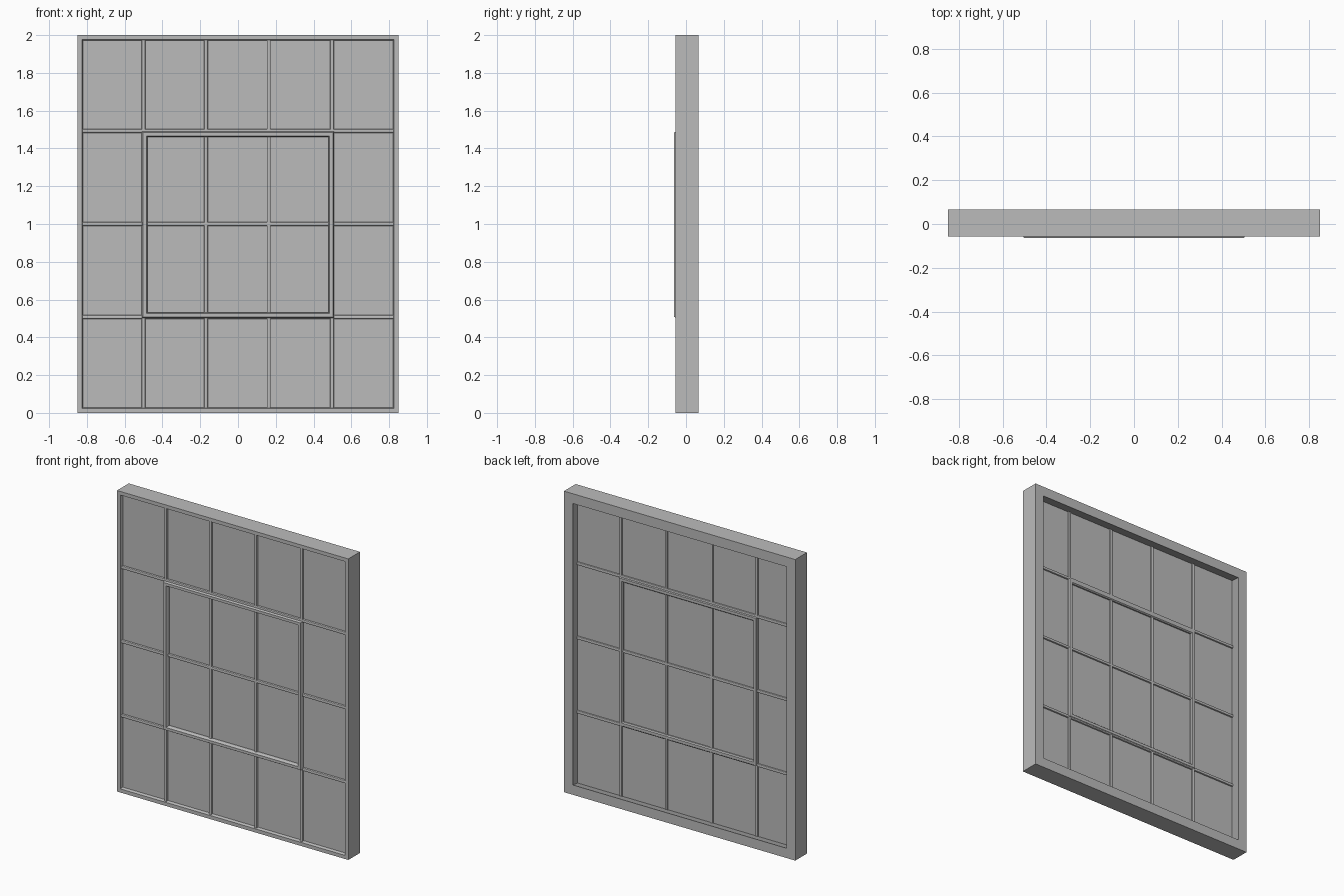
import bpy, bmesh

if "Cube" in bpy.data.objects:
    bpy.data.objects.remove(bpy.data.objects["Cube"])

grey = bpy.data.materials.new("plain grey")
grey.diffuse_color = (0.5, 0.5, 0.5, 1)
grey.use_nodes = True
grey.node_tree.nodes["Principled BSDF"].inputs["Base Color"].default_value = grey.diffuse_color


def finish(name, bm):
    bmesh.ops.recalc_face_normals(bm, faces=bm.faces)
    me = bpy.data.meshes.new(name)
    bm.to_mesh(me)
    bm.free()
    ob = bpy.data.objects.new(name, me)
    bpy.context.collection.objects.link(ob)
    me.materials.append(grey)
    return ob


def ring(name, x, z0, z1, profile):
    """Mitred rectangular frame; profile is (inset, y) points of a closed section."""
    bm = bmesh.new()
    loops = []
    for d, y in profile:
        loops.append([bm.verts.new(p) for p in (
            (-x + d, y, z0 + d), (x - d, y, z0 + d),
            (x - d, y, z1 - d), (-x + d, y, z1 - d))])
    for i in range(len(loops)):
        a, b = loops[i], loops[(i + 1) % len(loops)]
        for k in range(4):
            m = (k + 1) % 4
            bm.faces.new((a[k], a[m], b[m], b[k]))
    return finish(name, bm)


def box(name, x0, x1, y0, y1, z0, z1, bevel=0):
    bm = bmesh.new()
    bmesh.ops.create_cube(bm, size=1)
    for v in bm.verts:
        v.co = ((x0 + x1) / 2 + v.co.x * (x1 - x0),
                (y0 + y1) / 2 + v.co.y * (y1 - y0),
                (z0 + z1) / 2 + v.co.z * (z1 - z0))
    ob = finish(name, bm)
    if bevel:
        mod = ob.modifiers.new("rounded", 'BEVEL')
        mod.width = bevel
        mod.segments = 2
    return ob


# Outer frame: narrow lip in front, wider lip and splayed recess behind
ring("outer_frame", 0.85, 0, 2,
     [(0, -0.056), (0, 0.067), (0.065, 0.067), (0.032, -0.03), (0.024, -0.056)])

# Glass sheet
box("glass", -0.83, 0.83, -0.037, -0.031, 0.02, 1.98)

# Glazing bars
W, Y0, Y1 = 0.01, -0.05, -0.021
for x in (-0.5, -0.17, 0.163, 0.498):
    box("upright_bar", x - W, x + W, Y0, Y1, 0.02, 1.98, 0.006)
for z in (0.507, 1.0, 1.493):
    box("cross_bar", -0.83, 0.83, Y0, Y1, z - W, z + W, 0.006)

# Raised opening sash in the middle
ring("sash", 0.508, 0.503, 1.49,
     [(0, -0.05), (0.005, -0.064), (0.023, -0.064), (0.029, -0.05),
      (0.029, -0.022), (0.023, -0.015), (0.005, -0.015), (0, -0.022)])
